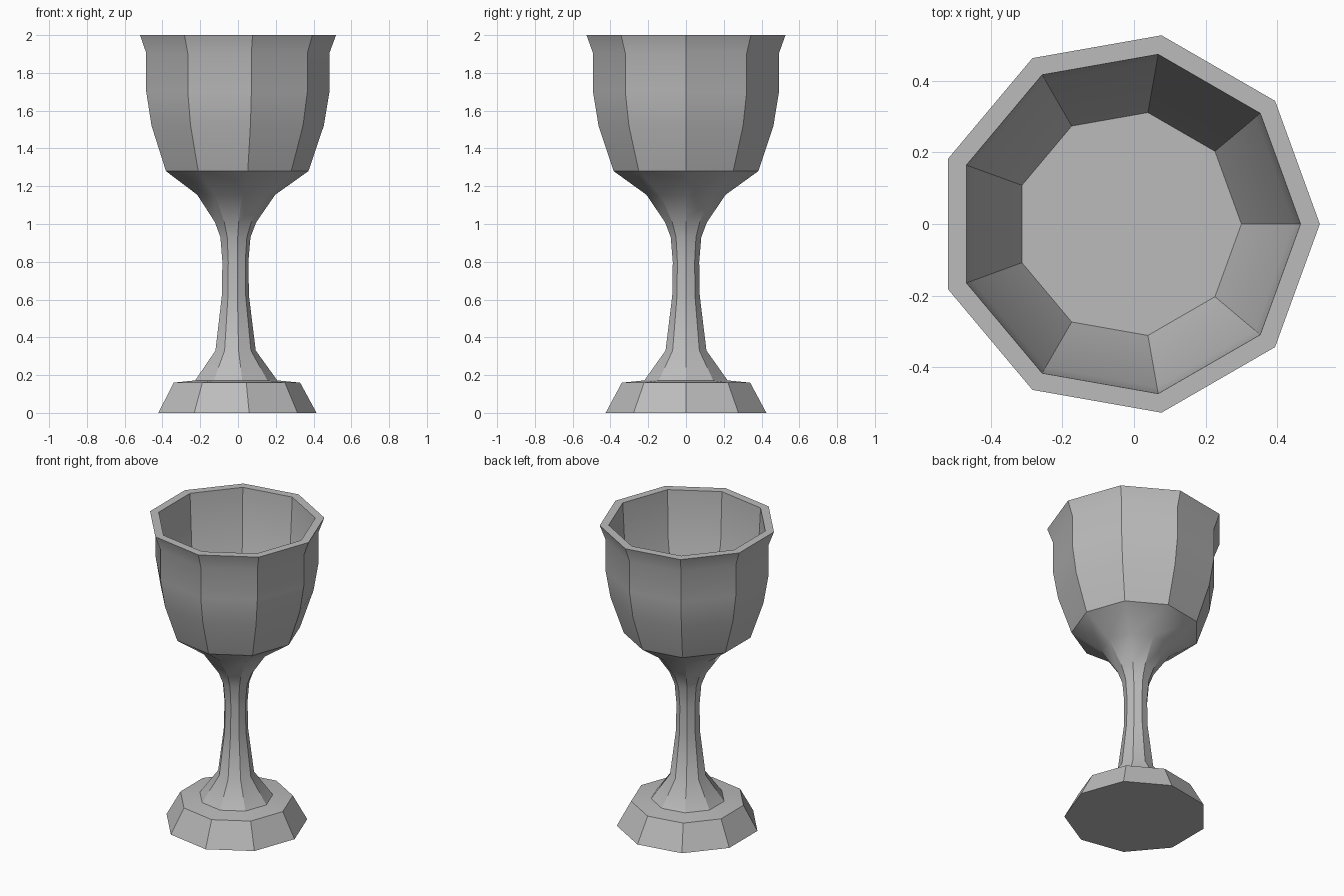
import bpy
import bmesh
from math import cos, sin, tau, radians

SIDES = 9
AXIS_X = -0.016  # centres the nine-sided outline on its bounding box

cube = bpy.data.objects.get("Cube")
if cube:
    bpy.data.objects.remove(cube, do_unlink=True)

grey = bpy.data.materials.new("plain_grey")
grey.use_nodes = True
colour = (0.5, 0.5, 0.5, 1)
grey.diffuse_color = colour
bsdf = next(n for n in grey.node_tree.nodes if n.type == "BSDF_PRINCIPLED")
bsdf.inputs["Base Color"].default_value = colour
bsdf.inputs["Roughness"].default_value = 0.7


def lathe(name, profile, cap_start=False, cap_end=False):
    """Turn (radius, height) points, listed bottom to top outside, into a faceted part."""
    bm = bmesh.new()
    rings = []
    for r, z in profile:
        angles = [tau * i / SIDES for i in range(SIDES)]
        rings.append([bm.verts.new((r * cos(a), r * sin(a), z)) for a in angles])
    for low, high in zip(rings, rings[1:]):
        for i in range(SIDES):
            j = (i + 1) % SIDES
            bm.faces.new((low[i], low[j], high[j], high[i]))
    if cap_start:
        bm.faces.new(rings[0][::-1])
    if cap_end:
        bm.faces.new(rings[-1])
    mesh = bpy.data.meshes.new(name)
    bm.to_mesh(mesh)
    bm.free()
    mesh.materials.append(grey)
    obj = bpy.data.objects.new(name, mesh)
    obj.location.x = AXIS_X
    bpy.context.collection.objects.link(obj)
    bpy.ops.object.select_all(action="DESELECT")
    obj.select_set(True)
    bpy.context.view_layer.objects.active = obj
    bpy.ops.object.shade_smooth_by_angle(angle=radians(30))
    return obj


# Foot: sloped sides and a nearly flat top
lathe("foot", [(0.432, 0), (0.345, 0.16), (0.224, 0.172)], cap_start=True)

# Stem: flared at both ends, opening into the underside of the bowl
lathe("stem", [(0.224, 0.172), (0.11, 0.33), (0.074, 0.62), (0.071, 0.8),
               (0.082, 0.93), (0.113, 1.01), (0.213, 1.155), (0.389, 1.28)])

# Bowl: outer wall, flat rim, inner wall and floor
lathe("bowl", [(0.389, 1.28), (0.47, 1.52), (0.5, 1.7), (0.5, 1.905), (0.535, 2),
               (0.481, 2), (0.463, 1.66), (0.316, 1.3)], cap_end=True)
